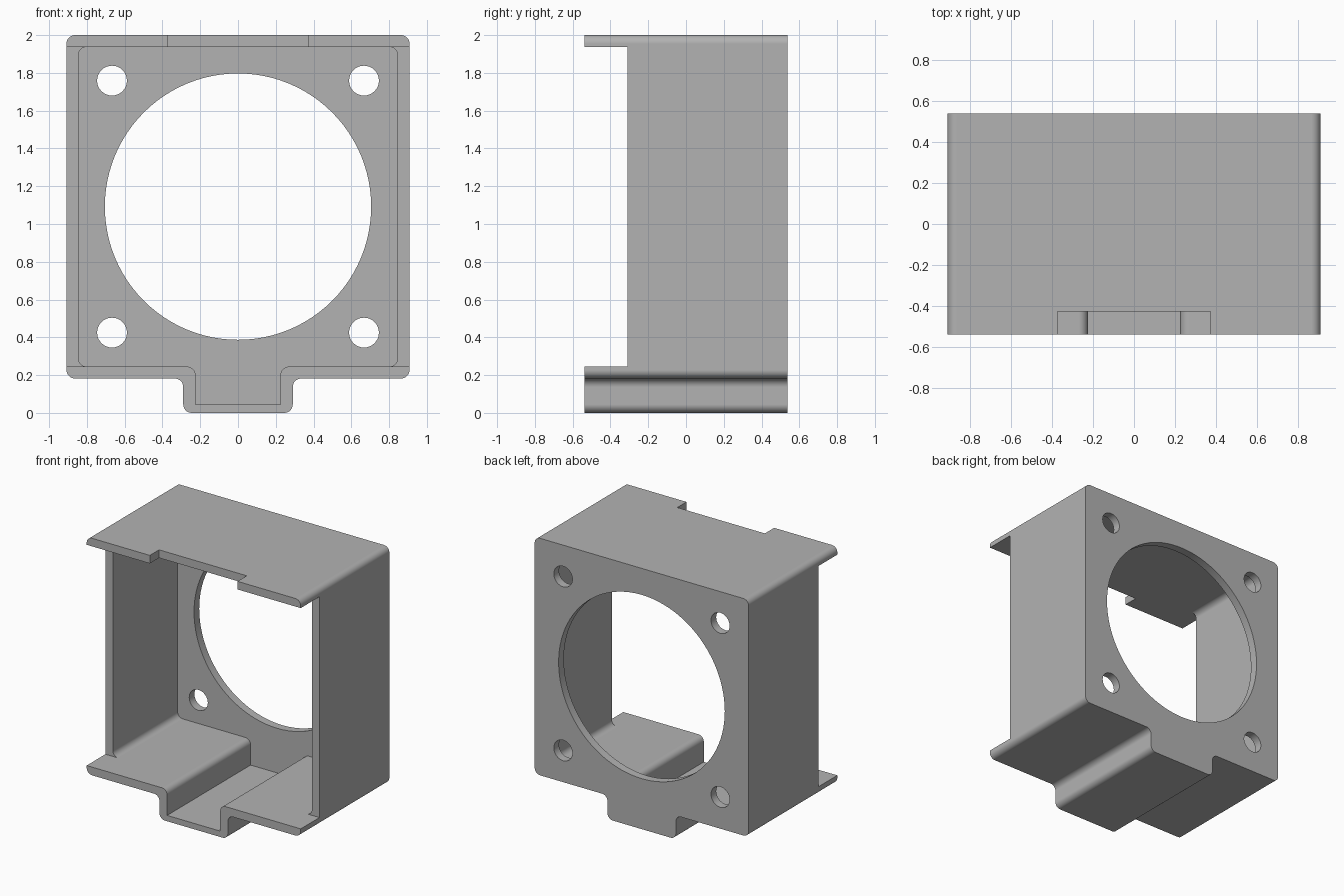
import bpy
import bmesh
from math import cos, sin, pi
from mathutils import Vector

if "Cube" in bpy.data.objects:
    bpy.data.objects.remove(bpy.data.objects["Cube"], do_unlink=True)

FRONT, BACK = -0.537, 0.537
WALL = 0.063

grey = bpy.data.materials.new("light_grey")
grey.use_nodes = True
colour = (0.45, 0.45, 0.45, 1)
grey.diffuse_color = colour
grey.node_tree.nodes["Principled BSDF"].inputs["Base Color"].default_value = colour


def rounded(corners, steps=8):
    """Outline in x, z with a tangent arc at each (x, z, radius) right-angle corner."""
    out = []
    for i, (x, z, r) in enumerate(corners):
        p = Vector((x, z))
        if r == 0:
            out.append(p)
            continue
        a = (Vector(corners[i - 1][:2]) - p).normalized()
        b = (Vector(corners[(i + 1) % len(corners)][:2]) - p).normalized()
        for k in range(steps + 1):
            t = k / steps * pi / 2
            out.append(p + r * (a * (1 - sin(t)) + b * (1 - cos(t))))
    return out


def mirrored(half):
    """Complete a right-hand half outline, listed from bottom to top."""
    return half + [(-x, z, r) for x, z, r in reversed(half)]


def prism(name, outline, y0, y1):
    bm = bmesh.new()
    face = bm.faces.new([bm.verts.new((p.x, y0, p.y)) for p in outline])
    ext = bmesh.ops.extrude_face_region(bm, geom=[face])
    moved = [v for v in ext["geom"] if isinstance(v, bmesh.types.BMVert)]
    bmesh.ops.translate(bm, verts=moved, vec=(0, y1 - y0, 0))
    bmesh.ops.recalc_face_normals(bm, faces=bm.faces)
    mesh = bpy.data.meshes.new(name)
    bm.to_mesh(mesh)
    bm.free()
    mesh.materials.append(grey)
    obj = bpy.data.objects.new(name, mesh)
    bpy.context.collection.objects.link(obj)
    return obj


def box(x0, x1, z0, z1):
    return [Vector(p) for p in ((x0, z0), (x1, z0), (x1, z1), (x0, z1))]


def circle(x, z, r, n):
    return [Vector((x + r * cos(2 * pi * k / n), z + r * sin(2 * pi * k / n)))
            for k in range(n)]


# Housing block with the cable channel hanging below
R = 0.045
housing = prism("fan_housing", rounded(mirrored([
    (0.29, 0, R), (0.29, 0.182, R), (0.908, 0.182, R), (0.908, 2, R)])), FRONT, BACK)

# Hollow interior, open at the front
cutters = [prism("cavity_cutter", rounded(mirrored([
    (0.225, 0.045, 0), (0.225, 0.245, R), (0.845, 0.245, R), (0.845, 1.938, R)])),
    FRONT - 0.1, BACK - WALL)]

# Side walls set back behind the top and bottom lips
cutters.append(prism("side_cutter", box(-1, 1, 0.245, 1.938), FRONT - 0.2, -0.31))

# Notch in the top lip
cutters.append(prism("notch_cutter", box(-0.372, 0.372, 1.85, 2.1), FRONT - 0.3, -0.425))

# Fan opening and four screw holes
cutters.append(prism("fan_opening_cutter", circle(0, 1.092, 0.705, 96), 0.3, 0.7))
for x in (-0.667, 0.667):
    for z in (0.425, 1.759):
        cutters.append(prism("screw_hole_cutter", circle(x, z, 0.079, 32), 0.3, 0.7))

bpy.context.view_layer.objects.active = housing
housing.select_set(True)
for c in cutters:
    c.select_set(False)
    mod = housing.modifiers.new("cut", "BOOLEAN")
    mod.operation = "DIFFERENCE"
    mod.solver = "EXACT"
    mod.object = c
    bpy.ops.object.modifier_apply(modifier=mod.name)
    bpy.data.objects.remove(c, do_unlink=True)

# Smooth fillets, crisp edges, flat panels
bpy.ops.object.shade_smooth_by_angle(angle=pi / 6)
weighted = housing.modifiers.new("weighted_normals", "WEIGHTED_NORMAL")
weighted.keep_sharp = True
